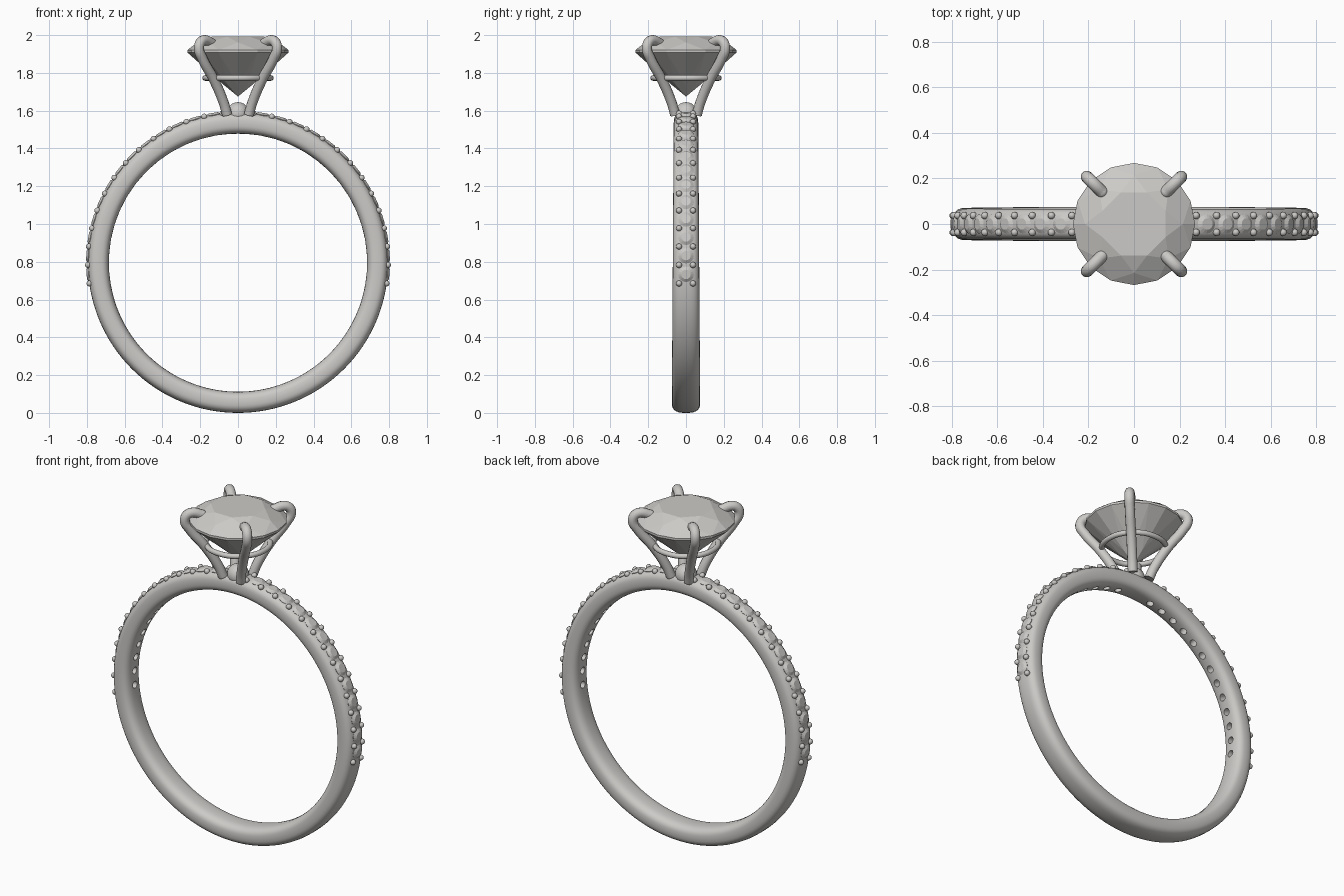
import bpy, bmesh, math
from mathutils import Matrix, Vector

if "Cube" in bpy.data.objects:
    bpy.data.objects.remove(bpy.data.objects["Cube"])

mat = bpy.data.materials.new("pale_grey")
mat.use_nodes = True
GREY = (0.6, 0.59, 0.57, 1)
mat.diffuse_color = GREY
mat.node_tree.nodes["Principled BSDF"].inputs["Base Color"].default_value = GREY

CZ = 0.795                      # centre height of the band
STEP, FIRST = 7.08, 5.92        # degrees between accent beads, and the first one


def finish(bm, name, smooth=None):
    """Turn a bmesh into a named object with recalculated normals."""
    bmesh.ops.recalc_face_normals(bm, faces=bm.faces[:])
    me = bpy.data.meshes.new(name)
    bm.to_mesh(me)
    bm.free()
    me.materials.append(mat)
    ob = bpy.data.objects.new(name, me)
    bpy.context.collection.objects.link(ob)
    if smooth:
        shade(ob, smooth)
    return ob


def shade(ob, angle):
    bpy.ops.object.select_all(action='DESELECT')
    ob.select_set(True)
    bpy.context.view_layer.objects.active = ob
    bpy.ops.object.shade_smooth_by_angle(angle=math.radians(angle))


def on_band(deg, radius, y=0):
    """Transform at an angle from the top of the band, local z pointing outwards."""
    a = math.radians(deg)
    return (Matrix.Translation((radius * math.sin(a), y, CZ + radius * math.cos(a)))
            @ Matrix.Rotation(a, 4, 'Y'))


def ring(bm, count, radius, z, offset=0):
    return [bm.verts.new((radius * math.cos(t), radius * math.sin(t), z))
            for t in ((i + offset) * math.tau / count for i in range(count))]


def bridge(bm, a, b):
    n = len(a)
    for i in range(n):
        j = (i + 1) % n
        bm.faces.new((a[i], a[j], b[j], b[i]))


# Band: rounded section swept round a circle, a little wider at the bottom
bm = bmesh.new()
SEG, SIDES = 128, 32
loops = []
for i in range(SEG):
    a = math.tau * i / SEG
    half = 0.07 - 0.005 * math.cos(a)
    loop = []
    for k in range(SIDES):
        t = math.tau * k / SIDES
        c, s = math.cos(t), math.sin(t)
        r = 0.739 + 0.056 * math.copysign(abs(c) ** 0.72, c)
        y = half * math.copysign(abs(s) ** 0.72, s)
        loop.append(bm.verts.new((r * math.sin(a), y, CZ + r * math.cos(a))))
    loops.append(loop)
for i in range(SEG):
    bridge(bm, loops[i], loops[(i + 1) % SEG])
band = finish(bm, "band")

# Drilled holes behind the accent stones
bm = bmesh.new()
angles = [side * (FIRST + STEP * (i + 0.5)) for side in (-1, 1) for i in range(13)]
for deg in angles:
    bmesh.ops.create_cone(bm, cap_ends=True, segments=16, radius1=0.02, radius2=0.02,
                          depth=0.1, matrix=on_band(deg, 0.7))
cutter = finish(bm, "hole_cutter")
cutter.hide_render = True
mod = band.modifiers.new("holes", 'BOOLEAN')
mod.operation, mod.solver, mod.object = 'DIFFERENCE', 'EXACT', cutter
bpy.context.view_layer.objects.active = band
bpy.ops.object.modifier_apply(modifier="holes")
bpy.data.objects.remove(cutter)
shade(band, 35)

# Accent stones: small cut discs with a flat table
bm = bmesh.new()
for deg in angles:
    low, girdle, table = [ring(bm, 16, r, z) for r, z in
                          ((0.03, -0.02), (0.042, 0), (0.025, 0.011))]
    bridge(bm, low, girdle)
    bridge(bm, girdle, table)
    bm.faces.new(table)
    bm.faces.new(low)
    bmesh.ops.transform(bm, matrix=on_band(deg, 0.793), verts=low + girdle + table)
finish(bm, "accent_stones")

# Accent beads: pairs between the stones
bm = bmesh.new()
for side in (-1, 1):
    for i in range(14):
        for y in (-0.037, 0.037):
            bmesh.ops.create_uvsphere(bm, u_segments=12, v_segments=8, radius=0.016,
                                      matrix=on_band(side * (FIRST + STEP * i), 0.794, y))
finish(bm, "accent_beads", 60)

# Main stone: round brilliant cut
bm = bmesh.new()
table = ring(bm, 8, 0.15, 1.992, 0.5)
mid = ring(bm, 8, 0.215, 1.961)
upper = ring(bm, 16, 0.268, 1.921)
lower = ring(bm, 16, 0.268, 1.908)
pav = ring(bm, 8, 0.07, 1.732)
culet = bm.verts.new((0, 0, 1.675))
bm.faces.new(table)
bridge(bm, upper, lower)
for i in range(8):
    j = (i + 1) % 8
    g0, g1, g2 = 2 * i, 2 * i + 1, (2 * i + 2) % 16
    bm.faces.new((table[i - 1], table[i], mid[i]))             # star facet
    bm.faces.new((table[i], mid[i], upper[g1], mid[j]))        # kite facet
    bm.faces.new((mid[i], upper[g0], upper[g1]))               # upper halves
    bm.faces.new((mid[j], upper[g1], upper[g2]))
    bm.faces.new((pav[i], lower[g0], lower[g1]))               # lower halves
    bm.faces.new((pav[j], lower[g1], lower[g2]))
    bm.faces.new((culet, pav[i], lower[g1], pav[j]))           # pavilion mains
finish(bm, "main_stone")


def tube(name, points, radius, cyclic=False):
    """Smooth round tube through the points, with domed ends."""
    cu = bpy.data.curves.new(name, 'CURVE')
    cu.dimensions, cu.bevel_depth, cu.bevel_resolution = '3D', radius, 4
    cu.use_fill_caps = True
    cu.resolution_u = 6
    sp = cu.splines.new('BEZIER')
    sp.bezier_points.add(len(points) - 1)
    sp.use_cyclic_u = cyclic
    for bp, p in zip(sp.bezier_points, points):
        bp.co = p
        bp.handle_left_type = bp.handle_right_type = 'AUTO'
    temp = bpy.data.objects.new(name, cu)
    bpy.context.collection.objects.link(temp)
    bpy.context.view_layer.update()
    me = bpy.data.meshes.new_from_object(
        temp.evaluated_get(bpy.context.evaluated_depsgraph_get()))
    bm = bmesh.new()
    bm.from_mesh(me)
    bpy.data.objects.remove(temp)
    if not cyclic:
        bmesh.ops.create_uvsphere(bm, u_segments=16, v_segments=10, radius=radius,
                                  matrix=Matrix.Translation(points[-1]))
    return finish(bm, name, 50)


# Four claws curving up and over the main stone
CLAW = ((0.058, 1.58), (0.075, 1.64), (0.128, 1.765), (0.188, 1.875),
        (0.207, 1.93), (0.197, 1.963), (0.175, 1.973), (0.14, 1.957))
for sx, left in ((1, "left"), (-1, "right")):
    for sy, depth in ((-1, "front"), (1, "back")):
        tube(f"claw_{depth}_{left}", [Vector((sx * d, sy * d, z)) for d, z in CLAW], 0.027)

# Gallery ring joining the claws
tube("gallery_ring", [(0.174 * math.cos(i * math.tau / 8), 0.174 * math.sin(i * math.tau / 8), 1.773)
                      for i in range(8)], 0.015, True)

# Domed hub under the main stone
bm = bmesh.new()
bmesh.ops.create_uvsphere(bm, u_segments=24, v_segments=12, radius=0.06,
                          matrix=Matrix.Translation((0, 0, 1.585)))
finish(bm, "setting_hub", 60)
